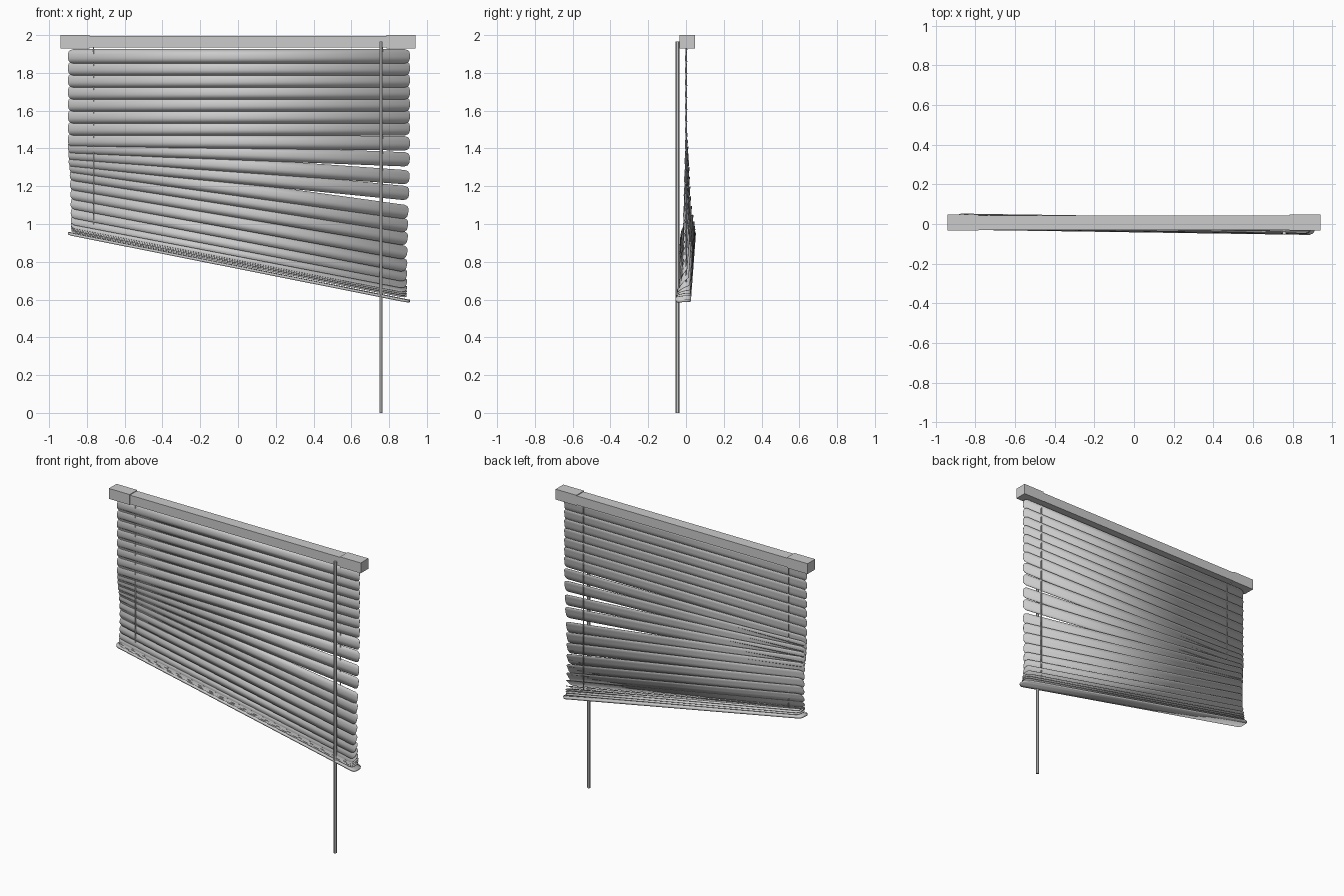
import bpy, bmesh
from math import radians, atan2, cos, hypot
from mathutils import Matrix

if "Cube" in bpy.data.objects:
    bpy.data.objects.remove(bpy.data.objects["Cube"])


def finish(name, bm, matrix=None):
    bmesh.ops.recalc_face_normals(bm, faces=bm.faces)
    me = bpy.data.meshes.new(name)
    bm.to_mesh(me)
    bm.free()
    ob = bpy.data.objects.new(name, me)
    bpy.context.collection.objects.link(ob)
    if matrix:
        ob.matrix_world = matrix
    return ob


def box(name, x, y, z):
    bm = bmesh.new()
    bmesh.ops.create_cube(bm, size=1)
    for v in bm.verts:
        v.co = [r[0] + (c + 0.5) * (r[1] - r[0]) for c, r in zip(v.co, (x, y, z))]
    return finish(name, bm)


def rod(name, x, y, z0, z1, r, sides):
    bm = bmesh.new()
    bmesh.ops.create_cone(bm, cap_ends=True, segments=sides, radius1=r, radius2=r,
                          depth=z1 - z0, matrix=Matrix.Translation((x, y, (z0 + z1) / 2)))
    return finish(name, bm)


def blade(name, z_left, z_right, tilt, length, width, sag, thick):
    """Arched strip with rounded ends, hung between two end heights."""
    bm = bmesh.new()
    hw, r, rows = width / 2, 0.026, []
    for k in (-1, -0.85, -0.6, -0.3, 0, 0.3, 0.6, 0.85, 1):
        t = k * hw
        over = max(0, abs(t) - (hw - r))
        half = length / 2 - r + (r * r - over * over) ** 0.5
        z = sag * (0.5 - k * k)
        rows.append([bm.verts.new((s * half, t, z)) for s in (-1, 1)])
    for a, b in zip(rows, rows[1:]):
        bm.faces.new((a[0], a[1], b[1], b[0]))
    slope = atan2(z_left - z_right, 1.8)
    sway = slope / 0.2
    m = (Matrix.Translation((0.005, -0.001 * sway, (z_left + z_right) / 2))
         @ Matrix.Rotation(-0.015 * sway, 4, 'Z') @ Matrix.Rotation(slope, 4, 'Y')
         @ Matrix.Rotation(radians(tilt), 4, 'X'))
    ob = finish(name, bm, m)
    mod = ob.modifiers.new("thickness", 'SOLIDIFY')
    mod.thickness = thick
    mod.offset = 0
    bpy.ops.object.select_all(action='DESELECT')
    ob.select_set(True)
    bpy.context.view_layer.objects.active = ob
    bpy.ops.object.shade_smooth_by_angle(angle=radians(35))
    return ob


# Head rail with its two end brackets
box("head_rail", (-0.79, 0.79), (-0.031, 0.044), (1.934, 1.995))
for side, x in (("left", (-0.94, -0.785)), ("right", (0.785, 0.94))):
    box("bracket_" + side, x, (-0.034, 0.047), (1.93, 2.0))

# Tilt wand in front of the rail
rod("tilt_wand", 0.757, -0.045, 0, 1.965, 0.01, 6)

# Lift cords through the slats
rod("cord_left", -0.765, 0.001, 0.93, 1.935, 0.004, 6)
rod("cord_right", 0.765, 0.001, 0.62, 1.935, 0.004, 6)

# Slats: level at the top, fanning out, then stacking on the bottom rail
slats = [(1.888 - 0.0635 * i, 1.888 - 0.0635 * i, 84) for i in range(7)]
slats += [(1.447, 1.427, 84), (1.41, 1.342, 84), (1.375, 1.247, 84), (1.34, 1.162, 84),
          (1.31, 1.061, 83), (1.27, 0.99, 82), (1.22, 0.92, 80), (1.17, 0.845, 77),
          (1.12, 0.778, 72), (1.07, 0.725, 64), (1.03, 0.685, 48), (1.003, 0.655, 30),
          (0.988, 0.638, 16), (0.977, 0.625, 9), (0.967, 0.613, 5)]
for i, (zl, zr, tilt) in enumerate(slats):
    blade(f"slat_{i + 1:02d}", zl, zr, tilt, 1.81, 0.075, 0.007, 0.002)

# Bottom rail
blade("bottom_rail", 0.95, 0.592, 2, 1.845, 0.08, 0.003, 0.013)
